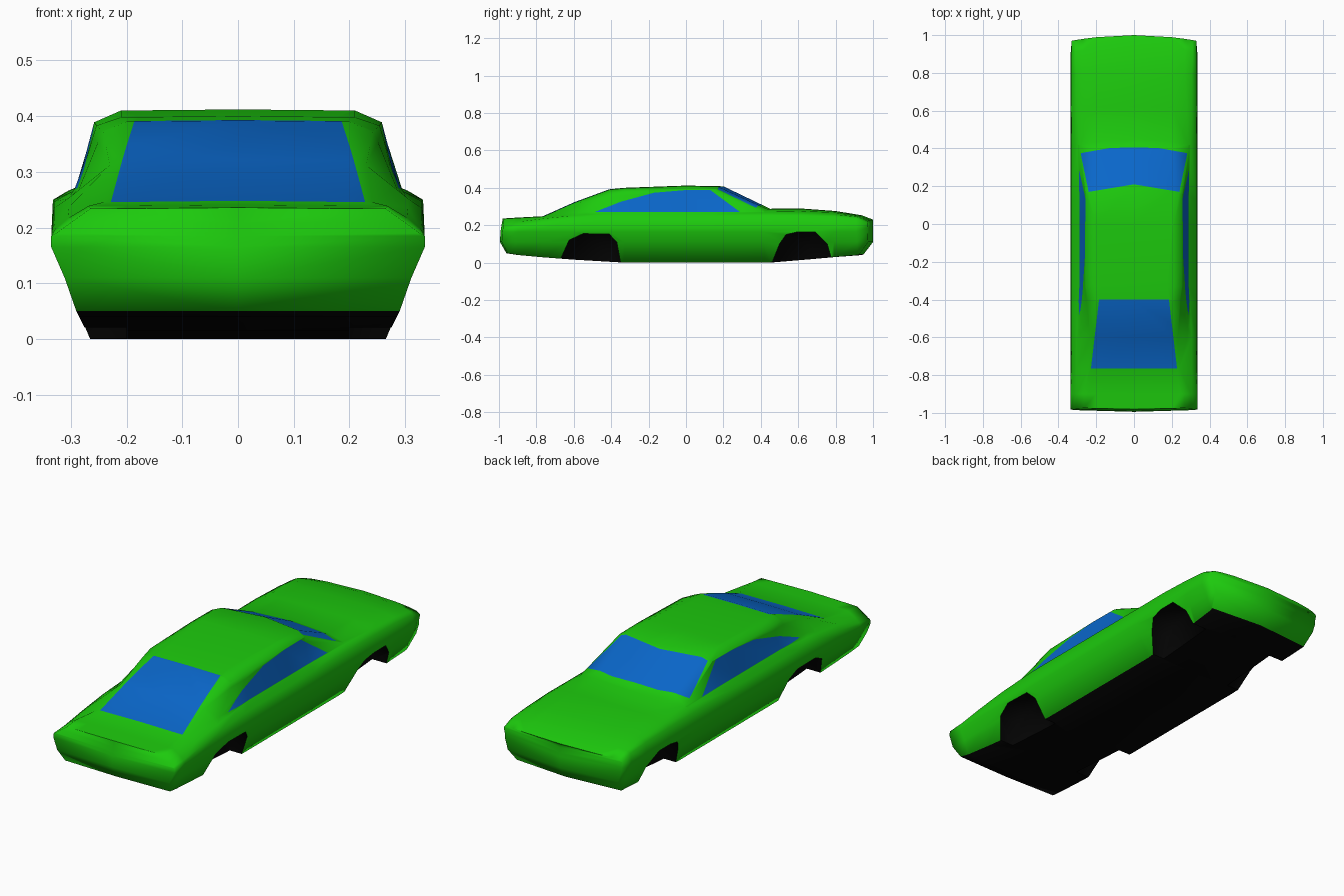
import bpy, bmesh, math
from mathutils import Vector

if "Cube" in bpy.data.objects:
    bpy.data.objects.remove(bpy.data.objects["Cube"])


def material(name, color):
    m = bpy.data.materials.new(name)
    m.diffuse_color = (*color, 1)
    m.use_nodes = True
    m.node_tree.nodes["Principled BSDF"].inputs["Base Color"].default_value = m.diffuse_color
    return m


PAINT, GLASS, UNDER, WELL = range(4)
MATS = [material("paint", (0.012, 0.59, 0.004)), material("glass", (0.003, 0.135, 0.59)),
        material("underside", (0.001, 0.001, 0.001)), material("wheel_well", (0.001, 0.001, 0.001))]


def lerp(keys, t):
    """Piecewise linear curve through (t, value) keys."""
    for (a, va), (b, vb) in zip(keys, keys[1:]):
        if t <= b:
            return va + (vb - va) * max(0, t - a) / (b - a)
    return keys[-1][1]


# Half sections along the body: y, then (x, z) of shoulder, belt, roof edge, roof top
SECTIONS = [
    (-1.00, .326, .190, .300, .209, .265, .234, .20, .236),
    (-0.90, .328, .197, .303, .218, .268, .239, .20, .241),
    (-0.765, .330, .215, .305, .235, .240, .246, .20, .248),
    (-0.60, .330, .235, .305, .252, .230, .312, .20, .322),
    (-0.41, .330, .247, .295, .266, .242, .372, .20, .392),
    (-0.33, .330, .250, .290, .268, .254, .383, .21, .400),
    (0.00, .330, .250, .290, .268, .258, .389, .21, .412),
    (0.20, .330, .250, .290, .268, .256, .389, .21, .408),
    (0.45, .330, .250, .300, .267, .286, .274, .20, .288),
    (0.62, .332, .250, .305, .266, .280, .276, .20, .289),
    (0.80, .330, .245, .305, .258, .270, .268, .20, .276),
    (0.94, .330, .235, .310, .245, .270, .249, .20, .253),
    (1.00, .330, .212, .310, .222, .270, .226, .20, .230),
]
FLOOR = [(-1, .05), (-.67, .02), (-.33, 0), (.46, 0), (.8, .03), (1, .045)]
BOW = [(-1, .01), (-.9, 0), (0, 0), (.2, -.07), (.45, -.04), (.62, -.01), (.8, -.01), (.94, -.03), (1, -.03)]
TUCK = [(.94, 0), (1, .012)]  # lower flanks pull in at the nose
TAIL = [(.05, -.96), (.12, -1), (.235, -.98)]
NOSE = [(.045, .95), (.11, 1), (.23, 1)]


def place(y, x, z):
    end = lerp(TAIL, z) if y == -1 else lerp(NOSE, z) if y == 1 else y
    return (x, end + lerp(BOW, y) * (x / .33) ** 2, z)


def half_section(row):
    y, xs, zs, xg, zg, xr, zr, xt, zt = row
    zb, t = lerp(FLOOR, y), lerp(TUCK, y)
    pts = [(0, zb), (.265 + zb / 2, zb), (.311 - t / 2, .11), (.335 - t, .165), (.335 - t, .185),
           (xs, zs), (xg, zg), (xr, zr), (xt, zt - .002), (0, zt)]
    return [place(y, x, z) for x, z in pts]


# Right half of the shell, lofted
bm = bmesh.new()
strip = bm.faces.layers.int.new("strip")
rings = [[bm.verts.new(p) for p in half_section(r)] for r in SECTIONS]
for a, b in zip(rings, rings[1:]):
    for i in range(len(a) - 1):
        f = bm.faces.new((a[i], b[i], b[i + 1], a[i + 1]))
        f[strip] = i
        f.material_index = UNDER if i == 0 else PAINT
# Bumper faces close the ends
for ring, y in ((rings[0], -1), (rings[-1], 1)):
    mid = [ring[0]] + [bm.verts.new(place(y, 0, v.co.z)) for v in ring[2:-2]] + [ring[-1]]
    bm.faces.new((mid[0], ring[1], ring[2], mid[1]))
    for i in range(1, len(mid) - 2):
        bm.faces.new((mid[i], ring[i + 1], ring[i + 2], mid[i + 1]))
    bm.faces.new((mid[-2], ring[-3], ring[-2], mid[-1]))
bmesh.ops.recalc_face_normals(bm, faces=bm.faces)


def cut_window(poly, axes, strips):
    """Score a convex outline into the chosen strips and colour its inside as glass."""
    u, v = axes
    lo, hi = ((min, max)[k](p[axes.index(1)] for p in poly) for k in (0, 1))

    def near():
        return [f for f in bm.faces if f[strip] in strips
                and max(w.co.y for w in f.verts) > lo and min(w.co.y for w in f.verts) < hi]
    edges = list(zip(poly, poly[1:] + poly[:1]))
    for p, q in edges:
        co, no = Vector(), Vector()
        co[u], co[v] = p
        no[u], no[v] = q[1] - p[1], p[0] - q[0]
        fs = near()
        geom = list({e for f in fs for e in (*f.verts, *f.edges)}) + fs
        bmesh.ops.bisect_plane(bm, geom=geom, dist=1e-5, plane_co=co, plane_no=no.normalized())
    for f in near():
        c = f.calc_center_median()
        if all((q[0] - p[0]) * (c[v] - p[1]) - (q[1] - p[1]) * (c[u] - p[0]) > -1e-6 for p, q in edges):
            f.material_index = GLASS


cut_window([(-.49, .27), (.29, .27), (.13, .388), (0, .388), (-.17, .374), (-.35, .325)], (1, 2), (6,))
cut_window([(0, -.765), (.228, -.765), (.185, -.40), (0, -.40)], (0, 1), (7, 8))
cut_window([(0, .21), (.24, .17), (.283, .375), (.13, .402), (0, .406)], (0, 1), (7, 8))


def make_object(name, bm):
    me = bpy.data.meshes.new(name)
    bm.to_mesh(me)
    bm.free()
    for m in MATS:
        me.materials.append(m)
    ob = bpy.data.objects.new(name, me)
    bpy.context.collection.objects.link(ob)
    return ob


body = make_object("car_body", bm)
bpy.context.view_layer.objects.active = body
body.select_set(True)
mirror = body.modifiers.new("mirror", 'MIRROR')
bpy.ops.object.modifier_apply(modifier=mirror.name)

# Wheel arches cut into both sides
ARCHES = [
    [(-.67, -.1), (-.67, .02), (-.625, .12), (-.55, .155), (-.41, .152), (-.37, .11), (-.35, 0), (-.35, -.1)],
    [(.46, -.1), (.46, 0), (.50, .10), (.535, .15), (.60, .165), (.69, .165), (.755, .10), (.775, .03), (.775, -.1)],
]
for arch in ARCHES:
    for side in (-1, 1):
        cb = bmesh.new()
        f = cb.faces.new([cb.verts.new((side * .2, y, z)) for y, z in arch])
        ext = bmesh.ops.extrude_face_region(cb, geom=[f])["geom"]
        bmesh.ops.translate(cb, vec=(side * .3, 0, 0), verts=[e for e in ext if isinstance(e, bmesh.types.BMVert)])
        bmesh.ops.recalc_face_normals(cb, faces=cb.faces)
        for f in cb.faces:
            f.material_index = WELL
        cutter = make_object("arch_cutter", cb)
        cutter.hide_render = True
        mod = body.modifiers.new("arch", 'BOOLEAN')
        mod.operation, mod.solver, mod.object = 'DIFFERENCE', 'EXACT', cutter
        bpy.ops.object.modifier_apply(modifier=mod.name)
        bpy.data.objects.remove(cutter)

# Soft bodywork, with crisp rims around the wheel wells
bpy.ops.object.shade_smooth_by_angle(angle=math.radians(100))
bm = bmesh.new()
bm.from_mesh(body.data)
for e in bm.edges:
    if len({f.material_index == WELL for f in e.link_faces}) > 1:
        e.smooth = False
bm.to_mesh(body.data)
bm.free()
